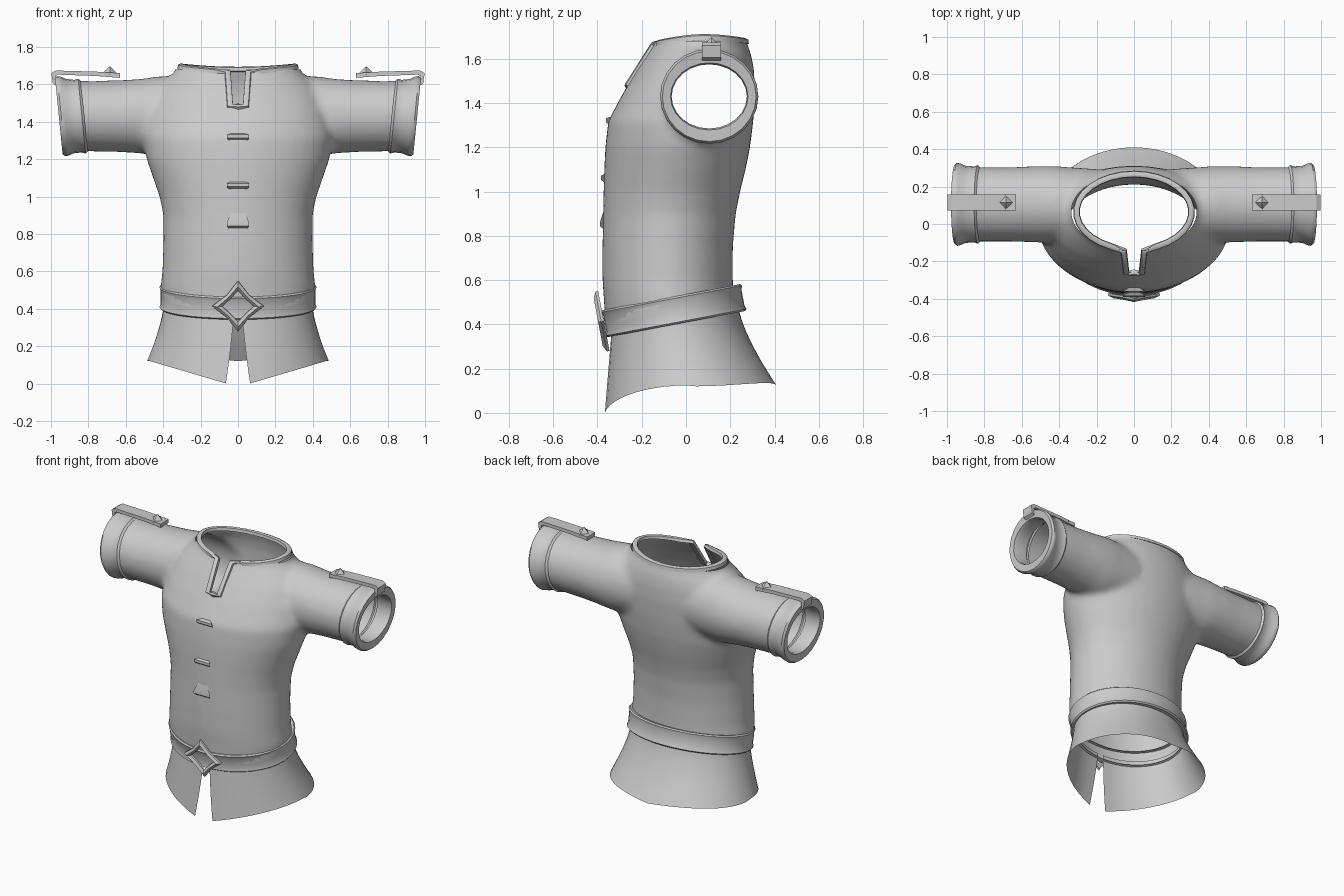
import bpy, bmesh, math
from mathutils import Vector, Matrix

if "Cube" in bpy.data.objects:
    bpy.data.objects.remove(bpy.data.objects["Cube"])

TAU = 2 * math.pi
cloth = bpy.data.materials.new("plain_grey")
cloth.diffuse_color = (0.6, 0.6, 0.6, 1)
cloth.use_nodes = True
cloth.node_tree.nodes["Principled BSDF"].inputs["Base Color"].default_value = cloth.diffuse_color


def loft(bm, rings, closed=True, caps=False):
    """Skin a list of point rings."""
    vs = [[bm.verts.new(p) for p in r] for r in rings]
    n = len(vs[0])
    for a, b in zip(vs, vs[1:]):
        for i in range(n if closed else n - 1):
            j = (i + 1) % n
            bm.faces.new((a[i], a[j], b[j], b[i]))
    if caps:
        bm.faces.new(vs[0][::-1])
        bm.faces.new(vs[-1])


def finish(name, bm, angle=40):
    bmesh.ops.recalc_face_normals(bm, faces=bm.faces)
    me = bpy.data.meshes.new(name)
    bm.to_mesh(me)
    bm.free()
    ob = bpy.data.objects.new(name, me)
    bpy.context.collection.objects.link(ob)
    me.materials.append(cloth)
    activate(ob)
    bpy.ops.object.shade_smooth_by_angle(angle=math.radians(angle))
    return ob


def activate(ob):
    bpy.ops.object.select_all(action='DESELECT')
    ob.select_set(True)
    bpy.context.view_layer.objects.active = ob


def torso_ring(z, hx, yf, yb, n=40):
    yc, ry = (yf + yb) / 2, (yb - yf) / 2
    return [(hx * math.sin(TAU * i / n), yc - ry * math.cos(TAU * i / n), z) for i in range(n)]


def sleeve_ring(s, x, ry, rz, n=24, tilt=0.0):
    pts = []
    for i in range(n):
        a = TAU * i / n
        dz = rz * math.sin(a)
        pts.append((s * (x + tilt * dz), 0.105 + ry * math.cos(a), 1.43 + dz))
    return pts


# Tunic body: torso and sleeves fused into one smooth shell
bm = bmesh.new()
loft(bm, [torso_ring(*r) for r in (
    (0.30, 0.40, -0.36, 0.22), (0.52, 0.415, -0.372, 0.215), (0.60, 0.405, -0.378, 0.212),
    (0.75, 0.40, -0.378, 0.212), (0.90, 0.40, -0.375, 0.225), (1.00, 0.42, -0.373, 0.245),
    (1.10, 0.455, -0.37, 0.27), (1.20, 0.49, -0.365, 0.29), (1.32, 0.51, -0.352, 0.305),
    (1.45, 0.49, -0.282, 0.312), (1.55, 0.45, -0.222, 0.308), (1.62, 0.39, -0.175, 0.295),
    (1.67, 0.335, -0.143, 0.275), (1.80, 0.315, -0.125, 0.265))], caps=True)
for s in (-1, 1):
    loft(bm, [sleeve_ring(s, *r) for r in (
        (0.20, 0.19, 0.21), (0.42, 0.205, 0.215), (0.52, 0.205, 0.20), (0.65, 0.20, 0.192),
        (0.80, 0.20, 0.188), (0.96, 0.20, 0.20))], caps=True)
tunic = finish("tunic_body", bm)
mod = tunic.modifiers.new("fuse", 'REMESH')
mod.mode, mod.voxel_size = 'VOXEL', 0.018
mod = tunic.modifiers.new("soften", 'SMOOTH')
mod.factor, mod.iterations = 0.5, 12
for m in ("fuse", "soften"):
    bpy.ops.object.modifier_apply(modifier=m)

# Openings: neck, waist, sleeve ends and the collar slit
bm = bmesh.new()
bm.from_mesh(tunic.data)


def cut(co, no, clear=True):
    bmesh.ops.bisect_plane(bm, geom=bm.verts[:] + bm.edges[:] + bm.faces[:],
                           plane_co=co, plane_no=no, clear_outer=clear)


cut((0, 0, 1.68), (0, 0, 1))
cut((0, -0.055, 0.46), (0, 0.19, -1))
for s in (-1, 1):
    cut((s * 0.90, 0, 0), (s, 0, 0))
    cut((s * 0.042, 0, 0), (1, 0, 0), False)
cut((0, 0, 1.49), (0, 0, 1), False)
hole = [f for f in bm.faces if abs(f.calc_center_median().x) < 0.042
        and f.calc_center_median().y < 0 and f.calc_center_median().z > 1.49]
bmesh.ops.delete(bm, geom=hole, context='FACES')
bm.to_mesh(tunic.data)
bm.free()
tunic.data.materials.clear()
tunic.data.materials.append(cloth)
for p in tunic.data.polygons:
    p.material_index = 0
bpy.ops.object.shade_smooth_by_angle(angle=math.radians(50))

# Collar trim: a narrow flat band along the neck and down both sides of the slit
path = [Vector((0, -0.262, 1.482)), Vector((0.042, -0.262, 1.482)), Vector((0.055, -0.145, 1.665))]
for i in range(1, 28):
    a = 0.2 + (TAU - 0.4) * i / 28
    z = 1.68 + 0.018 * math.sin(a) ** 2 - 0.012 * max(0, math.cos(a))
    path.append(Vector((0.308 * math.sin(a), 0.065 - 0.202 * math.cos(a), z)))
path += [Vector((-p.x, p.y, p.z)) for p in path[2:0:-1]]
bm = bmesh.new()
rings = []
for i, p in enumerate(path):
    t = (path[(i + 1) % len(path)] - path[i - 1]).normalized()
    up = Vector((0, -0.55, 0.83)) if p.y < -0.14 else Vector((0, 0, 1))
    side = t.cross(up).normalized()
    up = side.cross(t)
    rings.append([p + side * u * 0.018 + up * v * 0.014
                  for u, v in ((-1, -0.7), (1, -1), (0.8, 0.5), (0, 1), (-0.8, 0.7))])
loft(bm, rings + [rings[0]])
bmesh.ops.remove_doubles(bm, verts=bm.verts, dist=1e-5)
finish("collar_trim", bm, 50)

# Sleeve cuffs with a rolled, turned-in end
for s, side in ((-1, "right"), (1, "left")):
    bm = bmesh.new()
    loft(bm, [sleeve_ring(s, *r, tilt=0.1) for r in (
        (0.815, 0.192, 0.182), (0.835, 0.210, 0.200), (0.855, 0.203, 0.194), (0.90, 0.206, 0.199),
        (0.925, 0.217, 0.211), (0.945, 0.222, 0.214), (0.958, 0.212, 0.204),
        (0.955, 0.175, 0.152), (0.93, 0.170, 0.145), (0.85, 0.172, 0.155))])
    finish(side + "_cuff", bm, 50)

    # Shoulder strap hooking over the cuff
    outer = [(0.63, 1.660), (0.76, 1.668), (0.975, 1.674), (0.998, 1.660), (0.990, 1.605), (0.965, 1.588)]
    inner = [(0.63, 1.635), (0.76, 1.645), (0.96, 1.652), (0.975, 1.645), (0.968, 1.618), (0.955, 1.605)]
    bm = bmesh.new()
    loft(bm, [[(s * xo, 0.072, zo), (s * xo, 0.158, zo), (s * xi, 0.158, zi), (s * xi, 0.072, zi)]
              for (xo, zo), (xi, zi) in zip(outer, inner)], caps=True)
    finish(side + "_strap", bm, 30)

    # Pyramid stud
    bm = bmesh.new()
    bmesh.ops.create_cone(bm, cap_ends=True, segments=4, radius1=0.046, radius2=0, depth=0.045,
                          matrix=Matrix.Translation((s * 0.685, 0.115, 1.675)))
    finish(side + "_stud", bm, 10)

# Skirt: flared, split at the front, hem dipping towards the slit
bm = bmesh.new()
rings = []
N = 48
for k in range(9):
    t = k / 8
    flare = t ** 1.5
    hx, yf, yb = 0.395 + 0.09 * flare, -0.335 - 0.035 * t, 0.235 + 0.175 * flare
    slit = 0.05 + 0.085 * t
    ring = []
    for i in range(N + 1):
        a = slit + (TAU - 2 * slit) * i / N
        x = hx * math.sin(a)
        y = (yf + yb) / 2 - (yb - yf) / 2 * math.cos(a)
        top = 0.44 + 0.19 * (y + 0.055)
        c, w = math.cos(a), abs(math.sin(a))
        low = 0.125 * w - 0.018 * (1 - w) if c > 0 else 0.12 + 0.015 * w * (1 - w) * 4
        ring.append((x, y, max(0, top * (1 - t) + low * t)))
    rings.append(ring)
loft(bm, rings, closed=False)
finish("skirt", bm, 50)

# Belt: raised band tilted up towards the back
TILT = math.atan(0.19)
bm = bmesh.new()
loft(bm, [[(rx * math.sin(TAU * i / 40), -ry * math.cos(TAU * i / 40), z) for i in range(40)]
          for rx, ry, z in ((0.385, 0.285, -0.056), (0.412, 0.316, -0.062), (0.420, 0.324, -0.054),
                            (0.414, 0.318, -0.036), (0.414, 0.318, 0.036), (0.420, 0.324, 0.054),
                            (0.412, 0.316, 0.062), (0.385, 0.285, 0.056))])
bmesh.ops.transform(bm, verts=bm.verts, matrix=Matrix.Translation((0, -0.055, 0.462))
                    @ Matrix.Rotation(TILT, 4, 'X'))
finish("belt", bm, 35)

# Buckle: four-pointed frame with a raised ridge
bm = bmesh.new()


def star(tip, dip, y):
    return [((tip if i % 2 == 0 else dip) * math.cos(TAU * i / 8), y,
             (tip if i % 2 == 0 else dip) * math.sin(TAU * i / 8)) for i in range(8)]


loft(bm, [star(0.085, 0.058, 0.012), star(0.138, 0.085, 0.012), star(0.138, 0.085, 0.0),
          star(0.110, 0.072, -0.014), star(0.085, 0.058, 0.0), star(0.085, 0.058, 0.012)])
bmesh.ops.remove_doubles(bm, verts=bm.verts, dist=1e-5)
bmesh.ops.transform(bm, verts=bm.verts, matrix=Matrix.Translation((0, -0.383, 0.413))
                    @ Matrix.Rotation(TILT, 4, 'X'))
finish("buckle", bm, 15)

# Front tucks: small folded ledges down the chest
for k, (z, y, rise, drop) in enumerate(((1.325, -0.350, 0.015, 0.04), (1.065, -0.372, 0.02, 0.08),
                                        (0.855, -0.377, 0.09, 0.10))):
    bm = bmesh.new()
    loft(bm, [[(-w, yy, zz), (w, yy, zz)] for w, yy, zz in (
        (0.022, y + 0.015, z + rise), (0.06, y - 0.012, z + 0.006), (0.06, y - 0.012, z - 0.012),
        (0.05, y + 0.005, z - 0.025), (0.03, y + 0.015, z - drop), (0.022, y + 0.015, z + rise))],
        closed=False)
    bmesh.ops.remove_doubles(bm, verts=bm.verts, dist=1e-5)
    bmesh.ops.holes_fill(bm, edges=bm.edges)
    finish("front_tuck_%d" % (k + 1), bm, 30)
